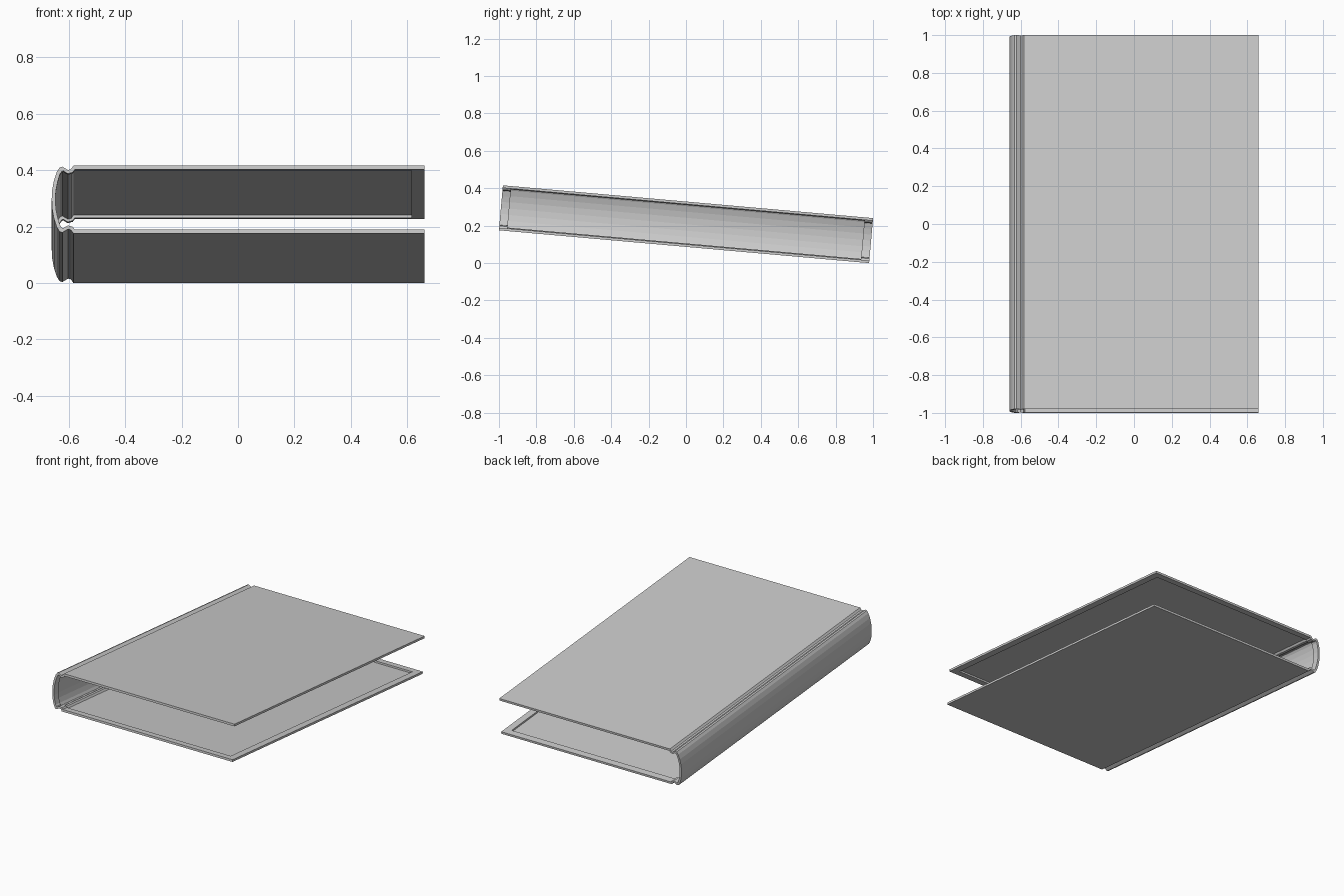
import bpy, bmesh, math
from mathutils import Matrix

if "Cube" in bpy.data.objects:
    bpy.data.objects.remove(bpy.data.objects["Cube"])

HALF_LEN = 0.9935      # half length along the spine
RIM = 0.045            # width of the raised inner border
RECESS = 0.22          # remaining sheet thickness inside the border (fraction)
TILT = math.radians(-5.06)

# Upper half of the cross-section (x, z): board, hinge groove, rounded spine
outer_half = [(0.66, .1207), (0.615, .1207), (-.583, .1207), (-.592, .108), (-.602, .105),
              (-.612, .111), (-.622, .117), (-.632, .114), (-.642, .098),
              (-.652, .068), (-.658, .035), (-.66, 0)]
inner_half = [(0.66, .1067), (0.615, .1067), (-.578, .1067), (-.585, .097), (-.602, .092),
              (-.610, .096), (-.618, .102), (-.624, .100), (-.631, .090),
              (-.639, .062), (-.645, .032), (-.647, 0)]


def mirrored(half):
    return half + [(x, -z) for x, z in reversed(half[:-1])]


outer, inner = mirrored(outer_half), mirrored(inner_half)
recess = [(a[0] + (b[0] - a[0]) * RECESS, a[1] + (b[1] - a[1]) * RECESS)
          for a, b in zip(outer, inner)]
n = len(outer)
ys = [-HALF_LEN, -HALF_LEN + RIM, HALF_LEN - RIM, HALF_LEN]

bm = bmesh.new()


def lattice(profile):
    return [[bm.verts.new((x, y, z)) for y in ys] for x, z in profile]


def in_panel(i, j):
    return j == 1 and 1 <= i < n - 2


O, I, R = lattice(outer), lattice(inner), lattice(recess)

# Outer skin, raised inner border and recessed inner panel
for i in range(n - 1):
    for j in range(3):
        layer = R if in_panel(i, j) else I
        for g in (O, layer):
            bm.faces.new((g[i][j], g[i + 1][j], g[i + 1][j + 1], g[i][j + 1]))

# Head and tail edges, and the recess walls beside them
for i in range(n - 1):
    for j in (0, 3):
        bm.faces.new((O[i][j], O[i + 1][j], I[i + 1][j], I[i][j]))
    if in_panel(i, 1):
        for j in (1, 2):
            bm.faces.new((R[i][j], R[i + 1][j], I[i + 1][j], I[i][j]))

# Fore-edges and the recess walls beside them
for i in (0, n - 1):
    for j in range(3):
        bm.faces.new((O[i][j], O[i][j + 1], I[i][j + 1], I[i][j]))
for i in (1, n - 2):
    bm.faces.new((R[i][1], R[i][2], I[i][2], I[i][1]))

bmesh.ops.delete(bm, geom=[v for v in bm.verts if not v.link_faces], context='VERTS')
bmesh.ops.recalc_face_normals(bm, faces=bm.faces[:])

# Tilt the cover and rest its lowest edge on the ground
bm.transform(Matrix.Rotation(TILT, 4, 'X'))
bm.transform(Matrix.Translation((0, 0, -min(v.co.z for v in bm.verts))))

mesh = bpy.data.meshes.new("book_cover")
bm.to_mesh(mesh)
bm.free()
bpy.context.collection.objects.link(bpy.data.objects.new("book_cover", mesh))
